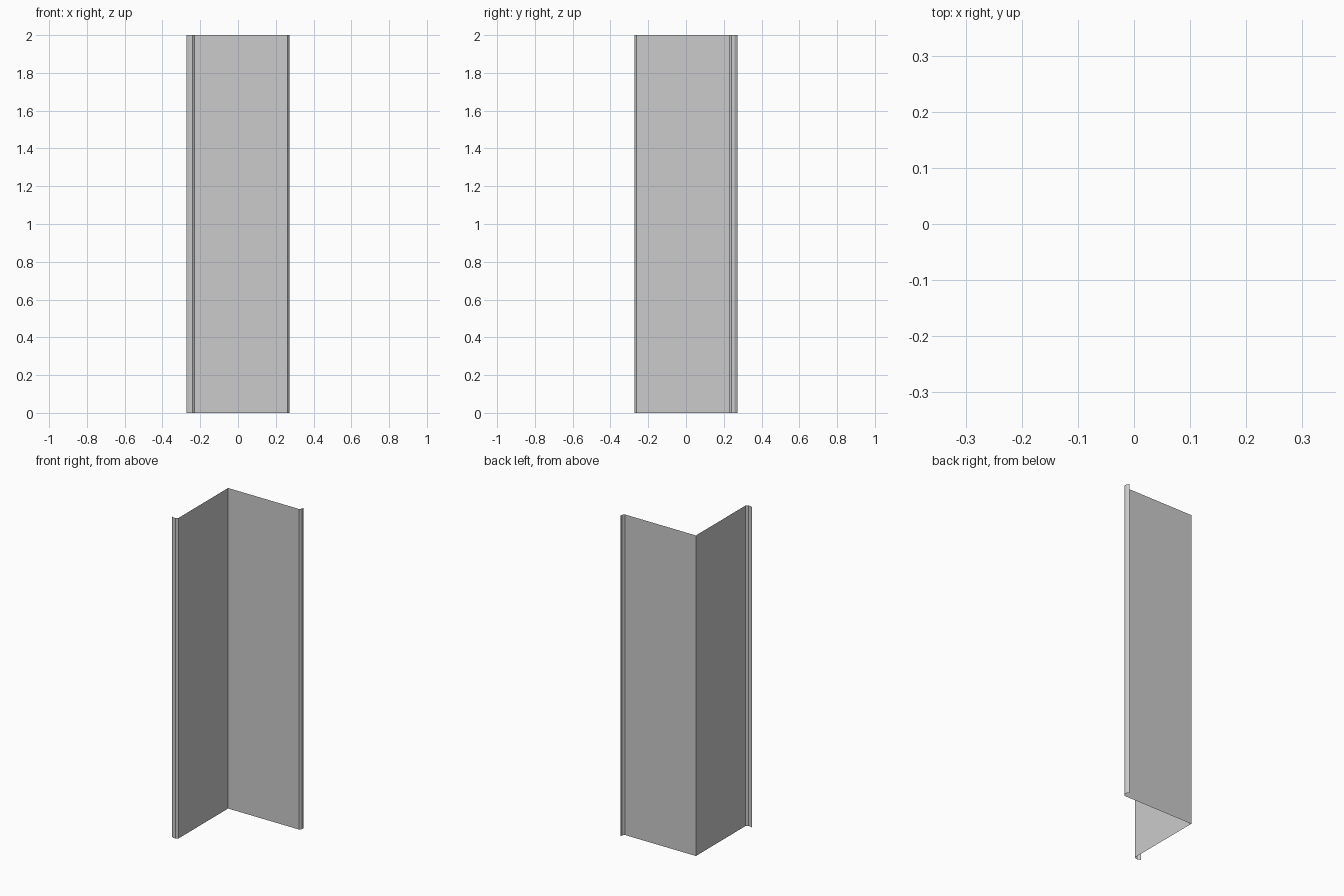
import bpy

if "Cube" in bpy.data.objects:
    bpy.data.objects.remove(bpy.data.objects["Cube"])

HEIGHT = 2.0

# Half profile: inner corner, flat flange, then a shallow outward-curled lip
half = [(-0.228, 0.228), (-0.228, -0.262), (-0.241, -0.272),
        (-0.257, -0.272), (-0.272, -0.262)]

# Mirror across the diagonal x = -y to get the second flange
mirrored = [(-y, -x) for x, y in half[1:]]
profile = half[::-1] + mirrored

# Extrude the open profile upward as a thin sheet
n = len(profile)
verts = [(x, y, z) for z in (0.0, HEIGHT) for x, y in profile]
faces = [(i, i + 1, n + i + 1, n + i) for i in range(n - 1)]

mesh = bpy.data.meshes.new("corner_trim")
mesh.from_pydata(verts, [], faces)
mesh.update()
trim = bpy.data.objects.new("corner_trim", mesh)
bpy.context.collection.objects.link(trim)
